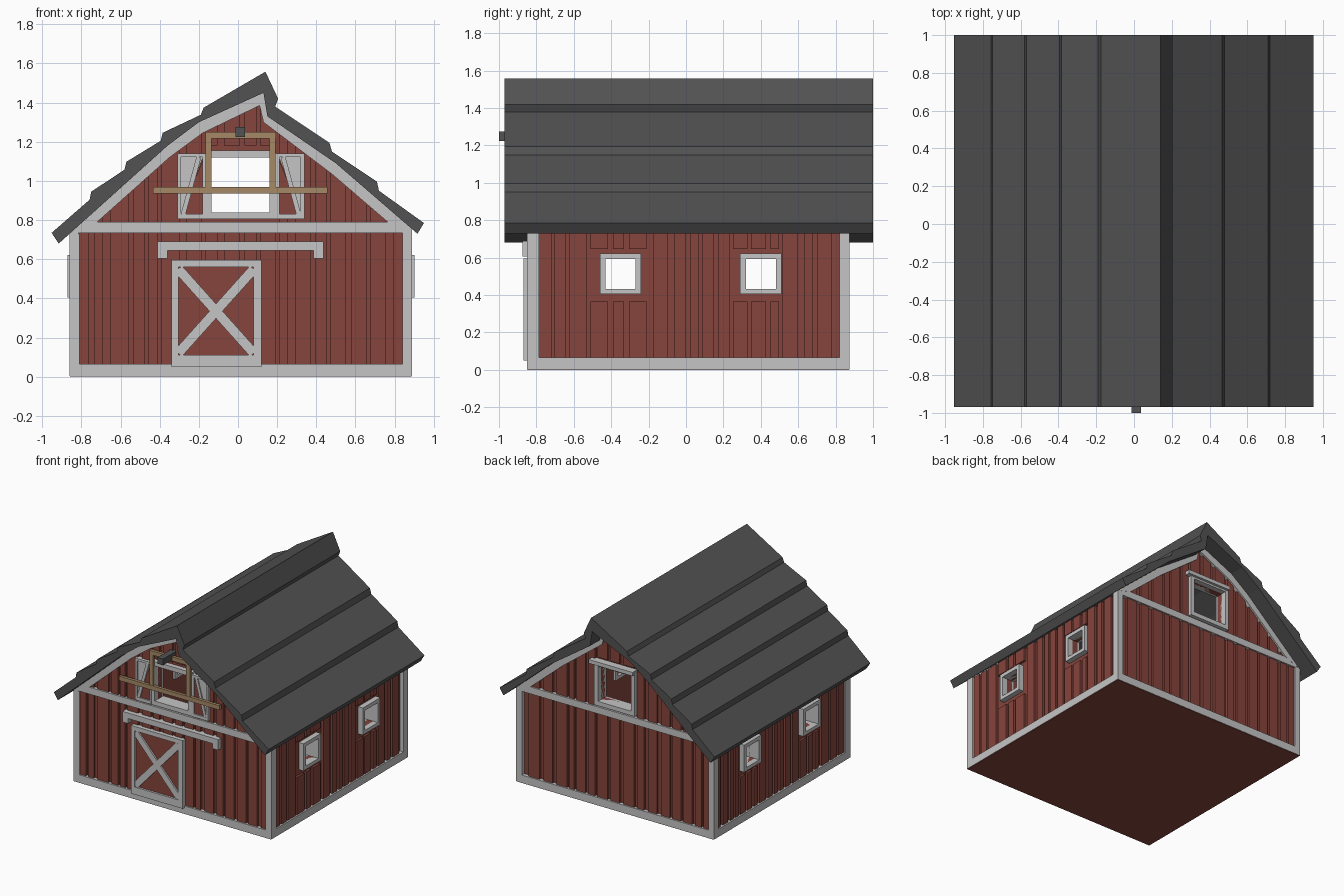
import bpy, bmesh, random
from mathutils import Vector

cube = bpy.data.objects.get("Cube")
if cube:
    bpy.data.objects.remove(cube, do_unlink=True)
random.seed(4)


def material(name, *rgb):
    m = bpy.data.materials.new(name)
    m.use_nodes = True
    m.diffuse_color = (*rgb, 1)
    m.node_tree.nodes["Principled BSDF"].inputs["Base Color"].default_value = (*rgb, 1)
    return m


RED = material("barn_red", .235, .058, .045)
WHITE = material("trim_white", .56, .56, .56)
ROOF = material("roof_charcoal", .084, .084, .084)
WOOD = material("raw_wood", .38, .25, .135)


def rect(u0, v0, u1, v1):
    return [(u0, v0), (u1, v0), (u1, v1), (u0, v1)]


def bar(p, q, width):
    p, q = Vector(p), Vector(q)
    side = (q - p).orthogonal().normalized() * width / 2
    return [tuple(c) for c in (p + side, q + side, q - side, p - side)]


def plates(name, pieces, mat, place, t0, t1):
    """Flat shapes (an outline plus holes each) thickened from t0 to t1."""
    bm = bmesh.new()
    for loops in pieces:
        edges = []
        for loop in loops:
            vs = [bm.verts.new((u, v, t0)) for u, v in loop]
            edges += [bm.edges.new((vs[i - 1], vs[i])) for i in range(len(vs))]
        made = bmesh.ops.triangle_fill(bm, edges=edges, use_beauty=True, normal=(0, 0, 1))
        faces = [g for g in made["geom"] if isinstance(g, bmesh.types.BMFace)]
        rim = [e for e in {e for f in faces for e in f.edges} if len(e.link_faces) == 1]
        far = {v: bm.verts.new((v.co.x, v.co.y, t1)) for v in {v for f in faces for v in f.verts}}
        for f in faces:
            bm.faces.new([far[v] for v in reversed(f.verts)])
        for e in rim:
            a, b = e.verts
            bm.faces.new((a, b, far[b], far[a]))
    for v in bm.verts:
        v.co = place(*v.co)
    bmesh.ops.recalc_face_normals(bm, faces=bm.faces[:])
    mesh = bpy.data.meshes.new(name)
    bm.to_mesh(mesh)
    bm.free()
    mesh.materials.append(mat)
    ob = bpy.data.objects.new(name, mesh)
    bpy.context.collection.objects.link(ob)
    return ob


# Wall frames: (u, v, outward offset from the trim surface) -> world
L, R, F, B = -.86, .89, -.85, .875
front = lambda u, v, t: (u, F - t, v)
back = lambda u, v, t: (u, B + t, v)
left = lambda u, v, t: (L - t, u, v)
right = lambda u, v, t: (R + t, u, v)
flat = lambda u, v, t: (u, v, t)

# Underside of the roof, which also bounds the gables
EAVES = [(L, .73), (-.36, 1.18), (-.2, 1.3), (.13, 1.45), (.15, 1.33), (.5, 1.09), (R, .755)]
INNER = [(-.72, .79), (-.35, 1.12), (-.18, 1.245), (.11, 1.385), (.13, 1.3), (.48, 1.035), (.765, .79)]


def gable_top(u):
    for (a, za), (b, zb) in zip(EAVES, EAVES[1:]):
        if a <= u <= b:
            return za + (zb - za) * (u - a) / (b - a) - .02
    return .72


def boards(name, place, u0, u1, top, holes):
    """Raised vertical planks of uneven width, broken around the openings."""
    pieces, u = [], u0
    while u < u1 - .03:
        w = min(random.choice((.045, .06, .08, .095)), u1 - u)
        a, b, low = u, u + w, .03
        for h0, z0, h1, z1 in holes:
            if b > h0 and a < h1:
                pieces.append([rect(a, low, b, z0 - .04)])
                low = z1 + .025
        pieces.append([[(a, low), (b, low), (b, top(b)), (a, top(a))]])
        u += w + random.choice((.018, .025, .035))
    plates(name, pieces, RED, place, -.032, -.012)


# Floor
plates("floor", [[rect(L + .003, F + .003, R - .003, B - .003)]], RED, flat, 0, .02)

# Gable walls, trim and loft window
LOFT = (-.135, .84, .16, 1.12)
LOFT_FRAME = (-.165, .805, .195, 1.155)
for side, place in (("front", front), ("back", back)):
    outline = [(L + .03, .01)] + [(max(L + .03, min(R - .03, u)), z) for u, z in EAVES] + [(R - .03, .01)]
    plates(side + "_wall", [[outline, rect(*LOFT)]], RED, place, -.08, -.03)
    boards(side + "_boards", place, L + .04, R - .04, gable_top, [LOFT_FRAME])
    plates(side + "_wall_trim", [[rect(L, .003, R, .79), rect(-.815, .065, .848, .735)]],
           WHITE, place, -.05, 0)
    plates(side + "_gable_trim", [[EAVES + INNER[::-1]]], WHITE, place, -.05, .001)
    plates(side + "_loft_frame", [[rect(*LOFT_FRAME), rect(*LOFT)]], WHITE, place, -.1, .01)

# Side walls with two square windows each
WINDOWS = [(-.46, .405, -.24, .622), (.29, .405, .51, .622)]
GLASS = [(a + .03, b + .028, c - .03, d - .03) for a, b, c, d in WINDOWS]
for side, place, top in (("left", right, .755), ("right", left, .73)):
    plates(side + "_wall", [[rect(F + .03, .01, B - .03, top)] + [rect(*g) for g in GLASS]],
           RED, place, -.08, -.03)
    boards(side + "_boards", place, F + .05, B - .05, lambda u: top, WINDOWS)
    plates(side + "_wall_trim", [[[(F, .003), (B, .003), (B, top), (.82, top), (.82, .065),
                                   (-.785, .065), (-.785, top), (F, top)]]], WHITE, place, -.05, 0)
    plates(side + "_window_frames", [[rect(*w), rect(*g)] for w, g in zip(WINDOWS, GLASS)],
           WHITE, place, -.1, .012)

# Stepped roof with an off-centre ridge
SLOPES = [(-.952, .735), (-.758, .904), (-.75, .945), (-.58, 1.057), (-.57, 1.098),
          (-.395, 1.205), (-.385, 1.246), (-.19, 1.338), (-.176, 1.374), (.14, 1.558),
          (.205, 1.42), (.19, 1.38), (.467, 1.195), (.48, 1.15), (.71, .996), (.72, .95), (.95, .785)]
UNDER = [(.917, .73)] + EAVES[-2:0:-1] + [(-.916, .68)]
plates("roof", [[SLOPES + UNDER]], ROOF, lambda u, v, t: (u, t, v), -.97, 1)

# Sliding barn door and its rail
plates("door_panel", [[rect(-.33, .07, .11, .59)]], RED, front, -.03, .003)
plates("door_frame", [[rect(-.34, .05, .12, .595), rect(-.305, .11, .08, .56)]], WHITE, front, -.02, .02)
plates("door_cross", [[bar((-.305, .12), (.08, .55), .05)], [bar((-.305, .55), (.08, .12), .05)]],
       WHITE, front, -.01, .016)
plates("door_rail", [[[(-.41, .605), (-.36, .605), (-.36, .645), (.385, .645), (.385, .605),
                       (.437, .605), (.437, .69), (-.41, .69)]]], WHITE, front, -.03, .025)

# Open loft shutters, mirrored about the window centre
for side, s in (("right", -1), ("left", 1)):
    m = lambda pts: [(.015 + s * u, v) for u, v in pts]
    plates(side + "_shutter_panel", [[m([(.19, .82), (.31, .82), (.19, 1.12)])]], RED, front, -.03, .0)
    plates(side + "_shutter_back", [[m([(.31, .82), (.31, 1.13), (.19, 1.13)])]], WHITE, front, -.03, .001)
    plates(side + "_shutter_frame", [[m(rect(.18, .805, .325, 1.14)), m(rect(.197, .83, .305, 1.122))]],
           WHITE, front, -.03, .012)
    plates(side + "_shutter_brace", [[m(bar((.215, 1.122), (.295, .83), .024))]], WHITE, front, -.02, .01)

# Timber hoist frame and beam end
plates("hoist_timbers", [[rect(-.435, .935, .457, .97)], [rect(-.165, 1.217, .195, 1.25)]],
       WOOD, front, .012, .036)
plates("hoist_posts", [[rect(-.165, .95, -.135, 1.23)], [rect(.16, .95, .192, 1.23)]],
       WOOD, front, .01, .034)
plates("hoist_beam", [[rect(-.013, 1.225, .037, 1.275)]], ROOF, front, -.03, .15)

# Lintel over the rear loft window
plates("back_lintel", [[rect(-.16, 1.135, .23, 1.165)]], WHITE, back, -.03, .03)
